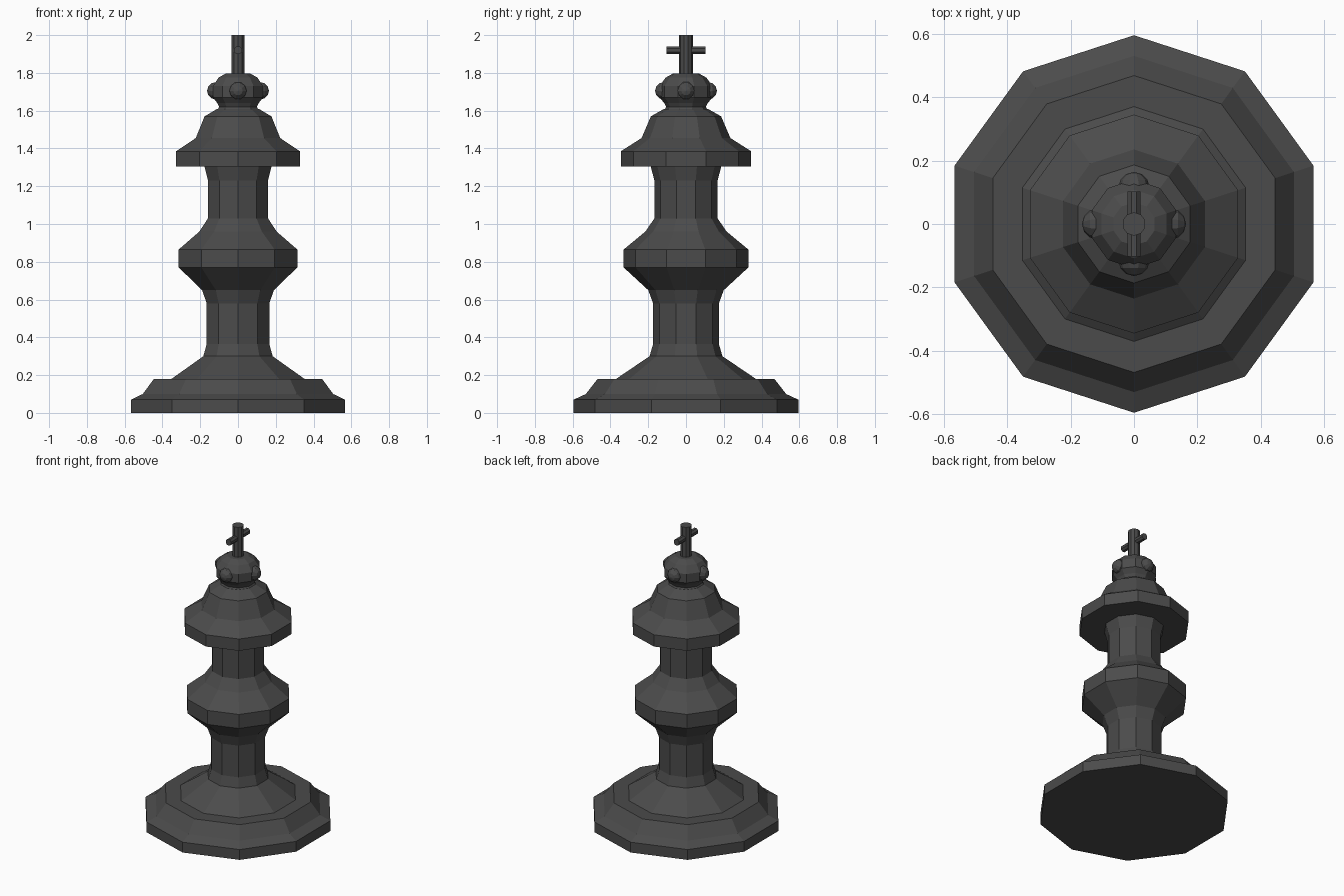
import bpy, bmesh, math
from mathutils import Matrix

if "Cube" in bpy.data.objects:
    bpy.data.objects.remove(bpy.data.objects["Cube"])

mat = bpy.data.materials.new("dark_grey")
mat.diffuse_color = (0.07, 0.07, 0.07, 1)
mat.use_nodes = True
mat.node_tree.nodes["Principled BSDF"].inputs["Base Color"].default_value = mat.diffuse_color


def finish(name, bm):
    bmesh.ops.recalc_face_normals(bm, faces=bm.faces)
    me = bpy.data.meshes.new(name)
    bm.to_mesh(me)
    bm.free()
    me.materials.append(mat)
    ob = bpy.data.objects.new(name, me)
    bpy.context.collection.objects.link(ob)
    return ob


def lathe(name, profile, sides=10):
    """Flat-sided turned part from (radius, z) points, capped at both ends."""
    bm = bmesh.new()
    rings = []
    for r, z in profile:
        angles = [math.pi / 2 + 2 * math.pi * i / sides for i in range(sides)]
        rings.append([bm.verts.new((r * math.cos(a), r * math.sin(a), z)) for a in angles])
    for a, b in zip(rings, rings[1:]):
        for i in range(sides):
            j = (i + 1) % sides
            bm.faces.new((a[i], a[j], b[j], b[i]))
    bm.faces.new(rings[0])
    bm.faces.new(rings[-1])
    return finish(name, bm)


# Stepped base, waisted stem with middle bulge, and flared collar
lathe("body", [
    (0.595, 0), (0.595, 0.07), (0.53, 0.10), (0.468, 0.18), (0.37, 0.18),
    (0.193, 0.30), (0.174, 0.365), (0.174, 0.58), (0.20, 0.65),
    (0.33, 0.77), (0.33, 0.865), (0.215, 0.96), (0.167, 1.03),
    (0.167, 1.23), (0.187, 1.305), (0.345, 1.305), (0.345, 1.385),
    (0.235, 1.455), (0.186, 1.57), (0.115, 1.61)])

# Crown
lathe("crown", [
    (0.115, 1.605), (0.105, 1.62), (0.115, 1.64), (0.14, 1.67),
    (0.14, 1.73), (0.108, 1.775), (0.068, 1.797)])

# Four studs around the crown
for k in range(4):
    a = k * math.pi / 2
    bm = bmesh.new()
    bmesh.ops.create_uvsphere(
        bm, u_segments=10, v_segments=6, radius=0.049,
        matrix=Matrix.Rotation(a, 4, 'Z') @ Matrix.Translation((0.115, 0, 1.705))
        @ Matrix.Rotation(math.pi / 2, 4, 'Y'))
    finish(f"crown_stud_{k + 1}", bm)

# Cross on top
lathe("cross_post", [(0.037, 1.77), (0.037, 2.0)])
bm = bmesh.new()
bmesh.ops.create_cone(
    bm, cap_ends=True, segments=8, radius1=0.022, radius2=0.022, depth=0.205,
    matrix=Matrix.Translation((0, 0, 1.92)) @ Matrix.Rotation(math.pi / 2, 4, 'X')
    @ Matrix.Rotation(math.pi / 8, 4, 'Z'))
finish("cross_bar", bm)
